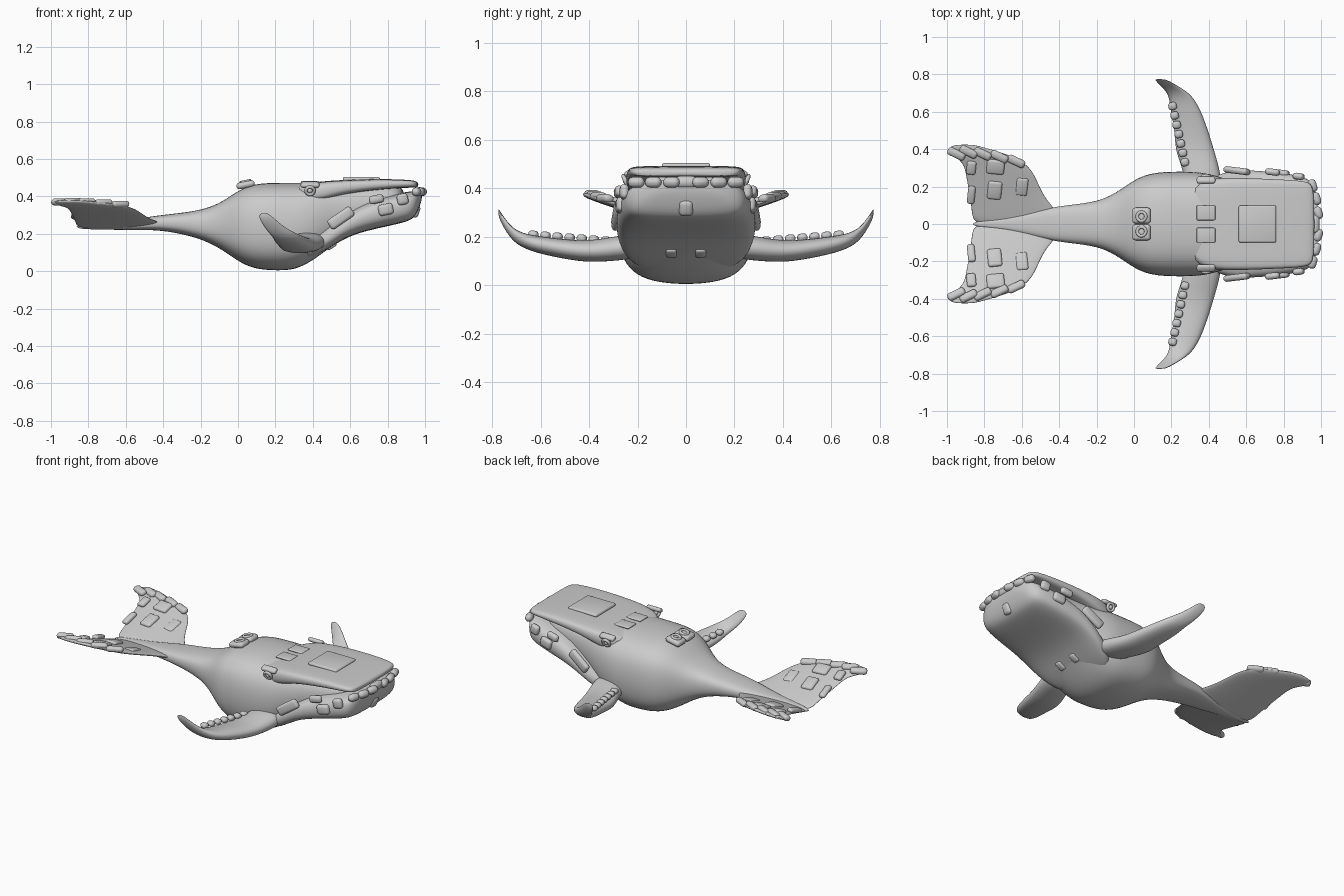
import bpy, bmesh, math
from mathutils import Vector, Euler, Matrix

cube = bpy.data.objects.get("Cube")
if cube:
    bpy.data.objects.remove(cube, do_unlink=True)

grey = bpy.data.materials.new("whale_grey")
grey.use_nodes = True
grey.diffuse_color = (0.6, 0.6, 0.6, 1)
grey.node_tree.nodes["Principled BSDF"].inputs["Base Color"].default_value = (0.6, 0.6, 0.6, 1)


def finish(name, bm):
    bmesh.ops.recalc_face_normals(bm, faces=bm.faces)
    mesh = bpy.data.meshes.new(name)
    bm.to_mesh(mesh)
    bm.free()
    mesh.materials.append(grey)
    mesh.shade_smooth()
    obj = bpy.data.objects.new(name, mesh)
    bpy.context.collection.objects.link(obj)
    return obj


def power(value, n):
    return math.copysign(abs(value) ** (2 / n), value)


def loft(name, rings, n=2.0, sides=16):
    """Smooth skin over rings of (centre, half axis u, half axis v)."""
    bm = bmesh.new()
    loops = []
    for c, u, v in rings:
        loop = []
        for i in range(sides):
            a = math.tau * i / sides
            loop.append(bm.verts.new(Vector(c) + Vector(u) * power(math.cos(a), n)
                                     + Vector(v) * power(math.sin(a), n)))
        loops.append(loop)
    for p, q in zip(loops, loops[1:]):
        for i in range(sides):
            j = (i + 1) % sides
            bm.faces.new((p[i], p[j], q[j], q[i]))
    bm.faces.new(loops[0])
    bm.faces.new(loops[-1])
    obj = finish(name, bm)
    obj.modifiers.new("smooth", "SUBSURF").levels = 2
    obj.modifiers["smooth"].render_levels = 2
    return obj


def hull(name, sections, n=3.0):
    """Loft along x from (x, half width, bottom, top)."""
    return loft(name, [((x, 0, (b + t) / 2), (0, w, 0), (0, 0, (t - b) / 2))
                       for x, w, b, t in sections], n)


def blade(name, side, sections):
    """Loft along y from (y, front x, rear x, z, half thickness)."""
    return loft(name, [((((f + r) / 2), side * y, z), ((f - r) / 2, 0, 0), (0, 0, t))
                       for y, f, r, z, t in sections], 2.3, 12)


def lump(name, loc, size, rot=(0, 0, 0)):
    """Rounded barnacle pad."""
    bm = bmesh.new()
    bmesh.ops.create_cube(bm, size=1)
    m = Matrix.Translation(loc) @ Euler(rot).to_matrix().to_4x4() @ Matrix.Diagonal((*size, 1))
    bmesh.ops.transform(bm, matrix=m, verts=bm.verts)
    obj = finish(name, bm)
    bevel = obj.modifiers.new("round", "BEVEL")
    bevel.width = min(size) * 0.48
    bevel.segments = 3
    return obj


def ring(name, loc, radius, tube, rot=(0, 0, 0)):
    bpy.ops.mesh.primitive_torus_add(major_radius=radius, minor_radius=tube, location=loc,
                                     rotation=rot, major_segments=16, minor_segments=8)
    obj = bpy.context.object
    obj.name = name
    obj.data.materials.append(grey)
    obj.data.shade_smooth()


def fluke_z(y):
    return 0.235 + 0.33 * y


# Body, running into a narrower core behind the mouth
hull("body", [(-.87, .012, .225, .25), (-.7, .03, .222, .265), (-.55, .065, .22, .28),
              (-.42, .095, .22, .30), (-.28, .11, .195, .315), (-.17, .13, .16, .335),
              (-.08, .18, .11, .375), (0, .24, .05, .435), (.08, .275, .01, .47),
              (.18, .285, 0, .477), (.29, .285, 0, .477), (.37, .28, .035, .477),
              (.45, .26, .09, .475), (.55, .225, .17, .47), (.75, .2, .25, .47),
              (.9, .18, .3, .47)], 2.8)

# Jaws
hull("upper_jaw", [(.28, .2, .36, .45), (.42, .25, .36, .48), (.55, .25, .41, .488),
                   (.75, .242, .435, .495), (.88, .235, .445, .49), (.94, .225, .447, .487),
                   (.965, .19, .45, .475)], 5)
hull("lower_jaw", [(.3, .2, .03, .16), (.45, .272, .095, .22), (.55, .292, .165, .29),
                   (.65, .29, .207, .36), (.8, .277, .24, .408), (.9, .258, .262, .425),
                   (.945, .235, .285, .43), (.97, .18, .34, .437), (.985, .11, .39, .44)], 3.6)

# Raised plates on the crown and the snout
lump("crown_plate", (.66, 0, .493), (.2, .2, .022))
lump("snout_knob", (.97, 0, .425), (.045, .1, .05))
lump("chin_knob", (.95, 0, .32), (.04, .06, .07), (0, .35, 0))

for side, tag in ((1, "left"), (-1, "right")):
    # Pectoral fin and the pads on its rear edge
    blade(tag + "_fin", side, [(.18, .48, .28, .165, .055), (.3, .46, .255, .15, .052),
          (.4, .43, .215, .138, .046), (.5, .4, .215, .148, .042), (.62, .355, .19, .168, .036),
          (.69, .31, .185, .19, .03), (.73, .25, .15, .225, .026), (.765, .19, .115, .28, .022),
          (.775, .16, .11, .305, .014)])
    for i in range(7):
        y = .33 + i * .05
        lump(f"{tag}_fin_pad_{i}", (.272 - i * .011, side * y, .185 + i * .004),
             (.045, .042, .032), (side * .12, 0, side * .2))

    # Tail fluke with pads and a knobbly outer edge
    blade(tag + "_fluke", side, [(y, f, r, fluke_z(y), t) for y, f, r, t in (
          (-.02, -.38, -.87, .018), (.07, -.4, -.875, .018), (.14, -.475, -.885, .016),
          (.27, -.525, -.905, .015), (.33, -.58, -.92, .015), (.37, -.66, -.98, .014),
          (.41, -.8, -1.0, .012), (.425, -.86, -.95, .006))])
    pads = [(-.87, .30, .05, .075), (-.74, .305, .095, .08), (-.745, .18, .075, .1),
            (-.87, .155, .04, .1), (-.6, .2, .065, .1)]
    for i, (x, y, sx, sy) in enumerate(pads):
        lift = .006 if i == 4 else .016
        lump(f"{tag}_fluke_pad_{i}", (x, side * y, fluke_z(y) + lift), (sx, sy, .026),
             (side * .32, 0, side * -.1))
    for i, (x, y) in enumerate([(-.95, .375), (-.885, .385), (-.81, .375), (-.72, .36), (-.63, .335)]):
        lump(f"{tag}_fluke_knob_{i}", (x, side * y, fluke_z(y) + .012), (.1, .045, .035),
             (side * .3, 0, side * -.45))

    # Eye with a brow
    ring(tag + "_eye_rim", (.385, side * .25, .43), .022, .009, (math.pi / 2 - side * .4, 0, 0))
    lump(tag + "_eye", (.385, side * .248, .43), (.026, .026, .026))
    lump(tag + "_brow", (.385, side * .235, .462), (.1, .04, .026), (side * -.5, 0, 0))

    # Blowhole
    lump(tag + "_blowhole_base", (.04, side * .045, .462), (.1, .085, .035), (0, -.2, 0))
    ring(tag + "_blowhole", (.04, side * .04, .479), .024, .009, (0, -.2, 0))

    # Jaw pads, lip knobs and throat bumps
    for i, (x, y, z, sx, sz) in enumerate([(.55, .285, .285, .15, .06), (.74, .278, .385, .08, .045),
                                           (.79, .272, .33, .08, .06), (.88, .255, .385, .06, .06)]):
        lump(f"{tag}_jaw_pad_{i}", (x, side * y, z), (sx, .035, sz),
             (0, -.6 if i == 0 else -.2, side * -.12))
    for i, (x, y) in enumerate([(.955, .205), (.975, .135), (.985, .06)]):
        lump(f"{tag}_lip_knob_{i}", (x, side * y, .425), (.045, .07, .045), (0, 0, side * .3))
    lump(tag + "_throat_bump", (.5, side * .06, .135), (.06, .045, .025), (0, -.55, 0))
    lump(tag + "_back_bump", (.385, side * .06, .476), (.1, .08, .012))
